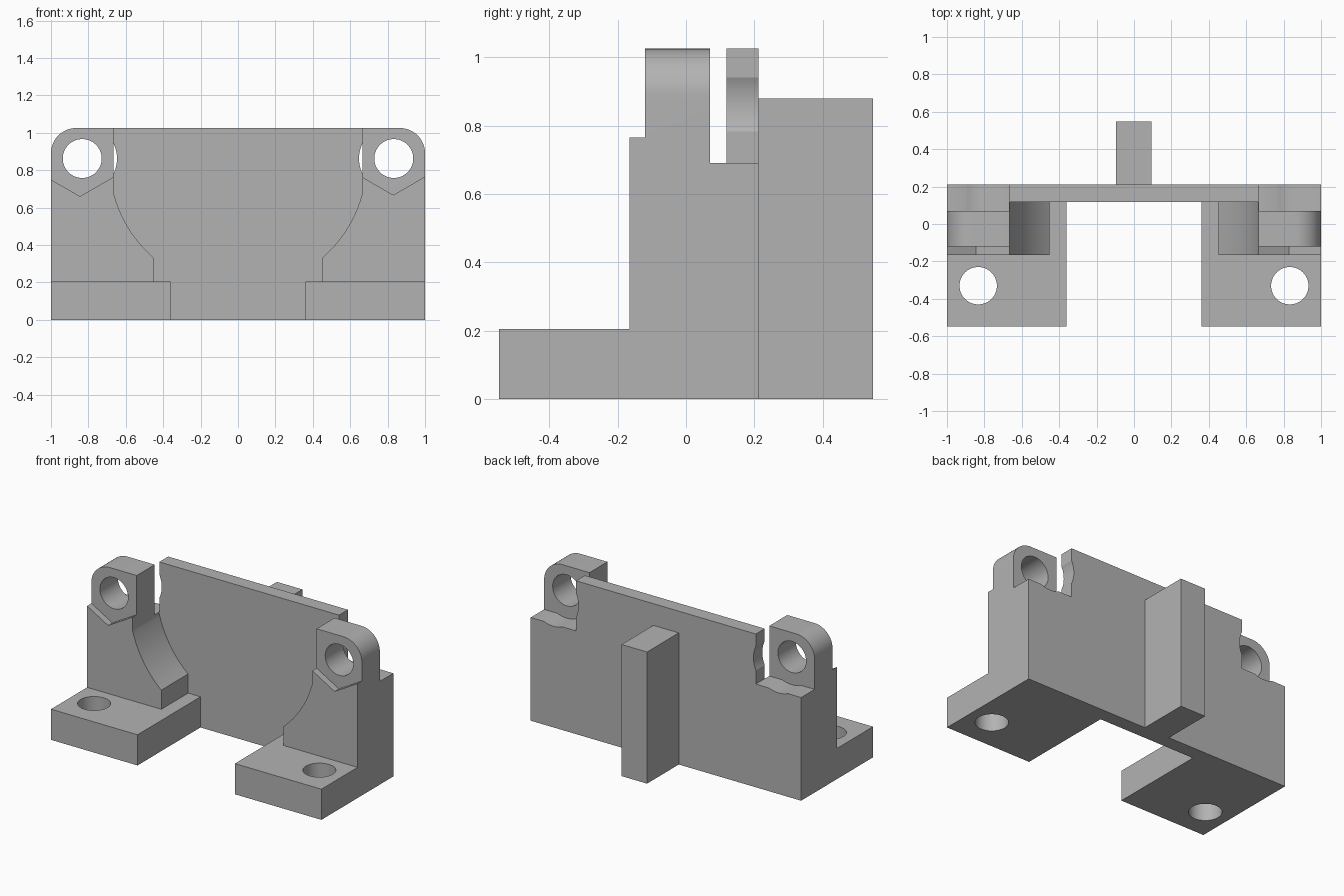
import bpy, bmesh
from math import sin, cos, pi, radians, atan2, hypot
from mathutils import Vector

if "Cube" in bpy.data.objects:
    bpy.data.objects.remove(bpy.data.objects["Cube"], do_unlink=True)

grey = bpy.data.materials.new("plain_grey")
grey.use_nodes = True
grey.diffuse_color = (0.45, 0.45, 0.45, 1)
grey.node_tree.nodes["Principled BSDF"].inputs["Base Color"].default_value = grey.diffuse_color


def prism(name, pts, lo, hi, axis="y"):
    """Extrude a closed profile along y (points x, z) or z (points x, y)."""
    bm = bmesh.new()
    place = (lambda p: (p[0], lo, p[1])) if axis == "y" else (lambda p: (p[0], p[1], lo))
    face = bm.faces.new([bm.verts.new(place(p)) for p in pts])
    out = bmesh.ops.extrude_face_region(bm, geom=[face])
    step = Vector((0, hi - lo, 0) if axis == "y" else (0, 0, hi - lo))
    bmesh.ops.translate(bm, vec=step, verts=[v for v in out["geom"] if isinstance(v, bmesh.types.BMVert)])
    bmesh.ops.recalc_face_normals(bm, faces=bm.faces)
    mesh = bpy.data.meshes.new(name)
    bm.to_mesh(mesh)
    bm.free()
    mesh.materials.append(grey)
    ob = bpy.data.objects.new(name, mesh)
    bpy.context.collection.objects.link(ob)
    return ob


def rect(a, b, c, d):
    return [(a, c), (b, c), (b, d), (a, d)]


def arc(cx, cy, r, start, end, n):
    return [(cx + r * cos(start + (end - start) * i / n),
             cy + r * sin(start + (end - start) * i / n)) for i in range(n + 1)]


def circle(cx, cy, r):
    return arc(cx, cy, r, 0, 2 * pi, 64)[:-1]


def combine(target, tool, operation):
    bpy.context.view_layer.objects.active = target
    mod = target.modifiers.new(operation, "BOOLEAN")
    mod.operation, mod.solver, mod.object = operation, "EXACT", tool
    bpy.ops.object.modifier_apply(modifier=mod.name)
    bpy.data.objects.remove(tool, do_unlink=True)


# Back plate and the upright rib behind it
bracket = prism("bracket", rect(-1, 1, 0, 1.025), 0.118, 0.212)
combine(bracket, prism("rib", rect(-0.095, 0.093, 0, 0.88), 0.2, 0.547), "UNION")

# Pillar outline: scooped inner side, lug with a rounded outer corner
scoop_z = 0.85
pillar = [(1, 0), (0.45, 0)]
pillar += arc(0, scoop_z, 0.687, atan2(0.335 - scoop_z, 0.45), atan2(0.68 - scoop_z, 0.665), 20)
pillar += [(0.665, 1.025)] + arc(0.865, 0.89, 0.135, pi / 2, 0, 16)

hole_x, hole_z = 0.833, 0.862
for side, s, apex_x, apex_z in (("left", 1, 0.83, 0.667), ("right", -1, 0.845, 0.66)):
    def part(name, pts, lo, hi, axis="y"):
        return prism(side + "_" + name, [(s * x, v) for x, v in pts], lo, hi, axis)

    # Foot and pillar
    combine(bracket, part("foot", rect(0.36, 1, -0.547, 0.15), 0, 0.205, "z"), "UNION")
    combine(bracket, part("pillar", pillar, -0.165, 0.15), "UNION")

    # Notch with a vee floor in front of the lug
    rise = 0.577 * 0.4
    vee = [(apex_x, apex_z), (apex_x + 0.4, apex_z + rise), (apex_x + 0.4, 1.2),
           (apex_x - 0.4, 1.2), (apex_x - 0.4, apex_z + rise)]
    combine(bracket, part("vee_cutter", vee, -0.3, -0.12), "DIFFERENCE")

    # Pocket behind the lug, with round clearance about the pin hole
    combine(bracket, part("pocket_cutter", rect(0.665, 1.2, 0.69, 1.2), 0.07, 0.3), "DIFFERENCE")
    combine(bracket, part("clearance_cutter", circle(hole_x, hole_z, 0.186), 0.07, 0.3), "DIFFERENCE")

    # Pin hole and mounting hole
    combine(bracket, part("pin_cutter", circle(hole_x, hole_z, 0.104), -0.4, 0.4), "DIFFERENCE")
    combine(bracket, part("bolt_cutter", circle(hole_x, -0.33, 0.1), -0.1, 0.4, "z"), "DIFFERENCE")

# Merge flat neighbouring faces, then shade the curves smoothly
bm = bmesh.new()
bm.from_mesh(bracket.data)
bmesh.ops.remove_doubles(bm, verts=bm.verts, dist=0.0001)
bmesh.ops.dissolve_limit(bm, angle_limit=radians(0.5), verts=bm.verts, edges=bm.edges)
bm.to_mesh(bracket.data)
bm.free()
bpy.ops.object.select_all(action="DESELECT")
bracket.select_set(True)
bpy.context.view_layer.objects.active = bracket
bpy.ops.object.shade_smooth_by_angle(angle=radians(25))
